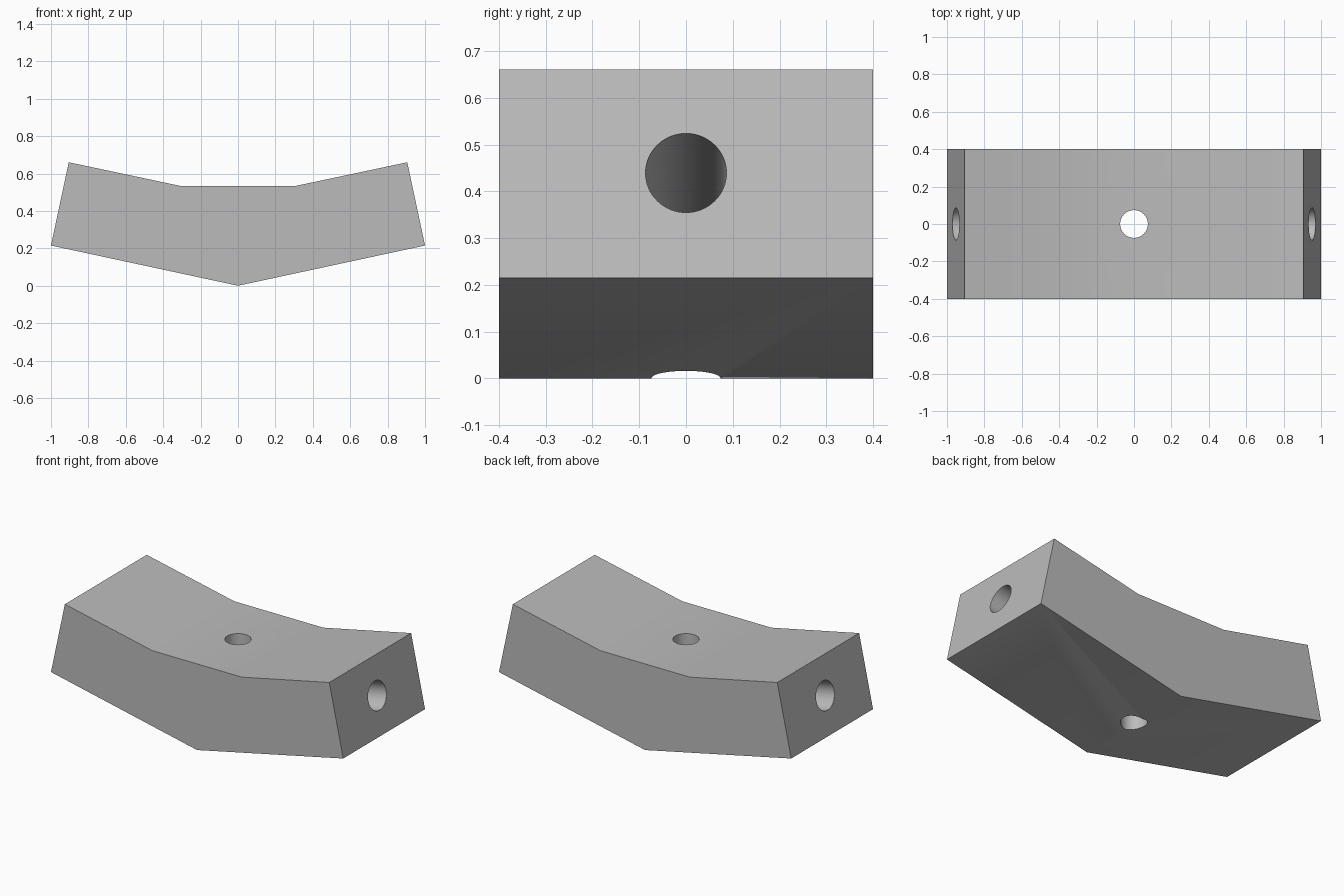
import bpy, bmesh, math

if "Cube" in bpy.data.objects:
    bpy.data.objects.remove(bpy.data.objects["Cube"], do_unlink=True)

TILT = math.radians(12.1)   # slope of each arm
SEGMENTS = 64


def make_material(name, rgb):
    mat = bpy.data.materials.new(name)
    mat.use_nodes = True
    colour = (*rgb, 1.0)
    mat.diffuse_color = colour
    mat.node_tree.nodes["Principled BSDF"].inputs["Base Color"].default_value = colour
    return mat


def loft(name, rings):
    """Closed solid skinned through a list of equal-sized point rings."""
    bm = bmesh.new()
    loops = [[bm.verts.new(p) for p in ring] for ring in rings]
    for a, b in zip(loops, loops[1:]):
        for i in range(len(a)):
            j = (i + 1) % len(a)
            bm.faces.new((a[i], a[j], b[j], b[i]))
    bm.faces.new(loops[0])
    bm.faces.new(loops[-1])
    bmesh.ops.recalc_face_normals(bm, faces=bm.faces)
    mesh = bpy.data.meshes.new(name)
    bm.to_mesh(mesh)
    bm.free()
    obj = bpy.data.objects.new(name, mesh)
    bpy.context.collection.objects.link(obj)
    return obj


def circle(radius):
    return [(radius * math.cos(2 * math.pi * i / SEGMENTS),
             radius * math.sin(2 * math.pi * i / SEGMENTS)) for i in range(SEGMENTS)]


# Angled block: mirrored profile extruded through its depth
half = [(1.0, 0.215), (0.905, 0.66), (0.305, 0.533)]
profile = [(0, 0)] + half + [(-x, z) for x, z in reversed(half)]
block = loft("angled_block", [[(x, y, z) for x, z in profile] for y in (-0.4, 0.4)])
block.data.materials.append(make_material("plain grey", (0.5, 0.5, 0.5)))

# Channel square to both ends, mitred at the middle
channel = loft("channel_cutter", [
    [(x, y, 0.235 + abs(x) * math.tan(TILT) + z / math.cos(TILT)) for y, z in circle(0.0865)]
    for x in (-1.2, 0, 1.2)])

# Vertical hole through the middle
hole = loft("hole_cutter", [[(x, y, z) for x, y in circle(0.074)] for z in (-0.2, 0.8)])

for cutter in (channel, hole):
    cutter.hide_render = True
    cut = block.modifiers.new(cutter.name, "BOOLEAN")
    cut.operation = "DIFFERENCE"
    cut.solver = "EXACT"
    cut.object = cutter

# Apply the cuts and remove the cutters
graph = bpy.context.evaluated_depsgraph_get()
result = bpy.data.meshes.new_from_object(block.evaluated_get(graph))
block.modifiers.clear()
block.data = result
for cutter in (channel, hole):
    bpy.data.objects.remove(cutter, do_unlink=True)

# Smooth shading with sharp outer edges
bpy.ops.object.select_all(action="DESELECT")
block.select_set(True)
bpy.context.view_layer.objects.active = block
bpy.ops.object.shade_smooth_by_angle(angle=math.radians(30))
